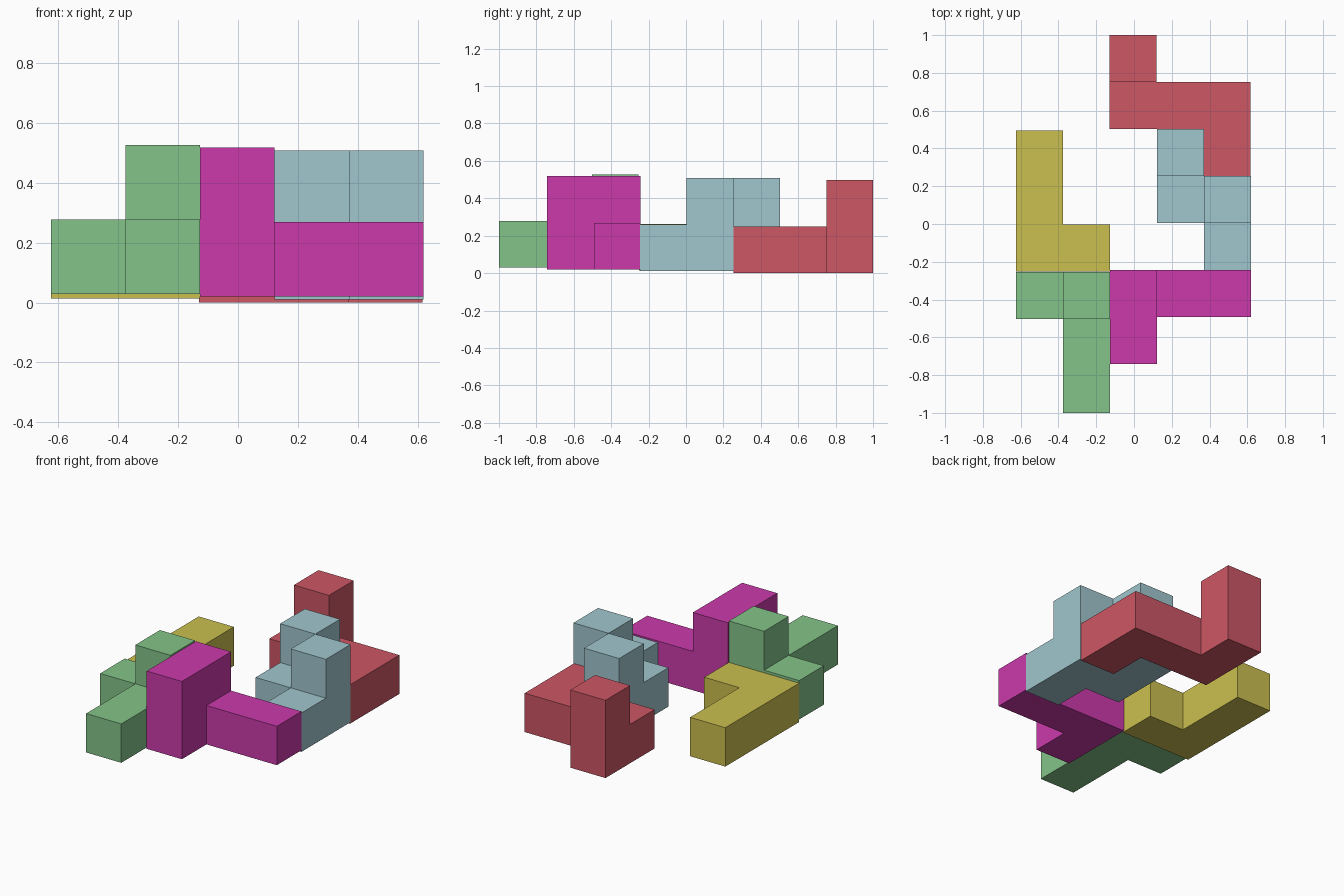
import bpy, bmesh
from mathutils import Vector

CELL = 0.249

cube = bpy.data.objects.get("Cube")
if cube:
    bpy.data.objects.remove(cube, do_unlink=True)


def linear(v):
    v /= 255
    return v / 12.92 if v <= 0.04045 else ((v + 0.055) / 1.055) ** 2.4


def material(name, rgb):
    mat = bpy.data.materials.new(name)
    mat.use_nodes = True
    colour = tuple(linear(c) for c in rgb) + (1.0,)
    mat.diffuse_color = colour
    mat.node_tree.nodes["Principled BSDF"].inputs["Base Color"].default_value = colour
    return mat


def piece(name, mat, origin, rows):
    """Join unit cubes into one solid. Rows run front to back; each
    character is the stack height of a column, from -x to +x."""
    cells = {(x, y, z) for y, row in enumerate(rows)
             for x, height in enumerate(row) for z in range(int(height))}
    bm = bmesh.new()
    corners = {}

    def corner(p):
        key = tuple(round(c) for c in p)
        if key not in corners:
            corners[key] = bm.verts.new(Vector(origin) + CELL * Vector(key))
        return corners[key]

    # Only faces without a neighbouring cube are made
    for cell in sorted(cells):
        centre = Vector(cell) + Vector((0.5, 0.5, 0.5))
        for axis in range(3):
            for sign in (-1, 1):
                n = Vector((0, 0, 0))
                n[axis] = sign
                if tuple(int(c + d) for c, d in zip(cell, n)) in cells:
                    continue
                u = Vector((0, 0, 0))
                u[(axis + 1) % 3] = 1
                v = n.cross(u)
                bm.faces.new([corner(centre + (n + a * u + b * v) / 2)
                              for a, b in ((-1, -1), (1, -1), (1, 1), (-1, 1))])

    # Merge coplanar squares into clean flat sides
    bmesh.ops.dissolve_limit(bm, angle_limit=0.01, verts=bm.verts[:], edges=bm.edges[:])
    mesh = bpy.data.meshes.new(name)
    bm.to_mesh(mesh)
    bm.free()
    mesh.materials.append(mat)
    obj = bpy.data.objects.new(name, mesh)
    bpy.context.scene.collection.objects.link(obj)


# Five interlocking puzzle pieces, each lifted slightly from the last
piece("red_piece", material("red", (205, 87, 101)),
      (-0.13, 0.253, 0.0), ["001", "111", "200"])
piece("blue_piece", material("pale blue", (160, 199, 206)),
      (0.122, -0.245, 0.01), ["01", "12", "20"])
piece("magenta_piece", material("magenta", (204, 58, 171)),
      (-0.127, -0.742, 0.02), ["200", "211"])
piece("green_piece", material("green", (132, 196, 137)),
      (-0.625, -1.0, 0.029), ["01", "01", "12"])
piece("yellow_piece", material("yellow", (203, 191, 79)),
      (-0.625, -0.252, 0.013), ["11", "10", "10"])
